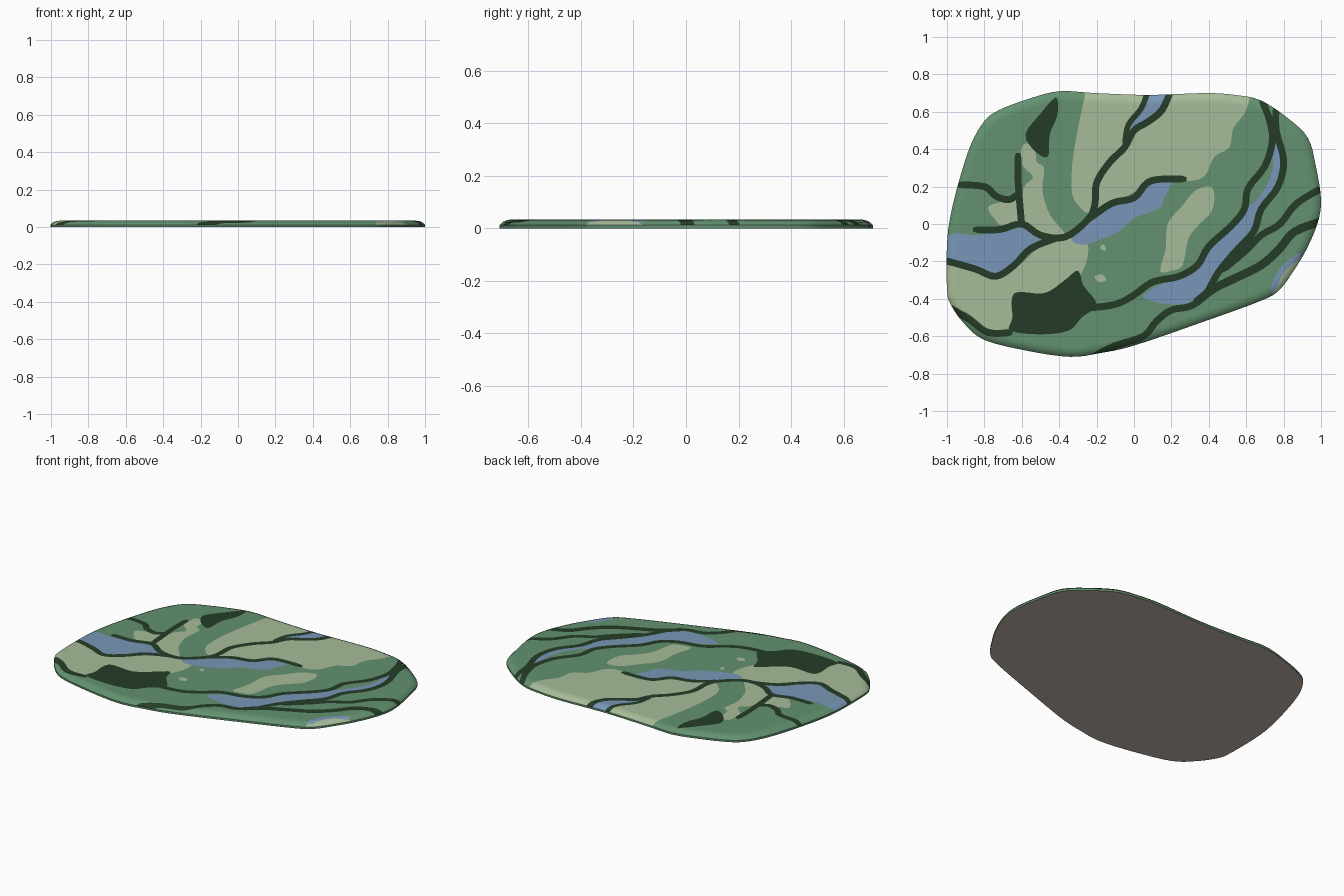
import bpy
import bmesh
from mathutils import Vector, geometry

if "Cube" in bpy.data.objects:
    bpy.data.objects.remove(bpy.data.objects["Cube"], do_unlink=True)

# Flat colours
COLOURS = {
    "grass_green": (0.125, 0.285, 0.16),
    "pale_meadow": (0.385, 0.5, 0.315),
    "water_blue": (0.19, 0.305, 0.475),
    "dark_bank": (0.018, 0.046, 0.02),
    "brown_base": (0.57, 0.48, 0.41),
}
NAMES = list(COLOURS)


def make_material(name):
    material = bpy.data.materials.new(name)
    material.use_nodes = True
    rgba = (*COLOURS[name], 1)
    material.diffuse_color = rgba
    shader = material.node_tree.nodes["Principled BSDF"]
    shader.inputs["Base Color"].default_value = rgba
    shader.inputs["Roughness"].default_value = 0.8
    return material


def smooth(points, closed, steps=4):
    """Catmull-Rom curve through points given in hundredths of a unit."""
    p = [Vector(q) / 100 for q in points]
    n = len(p)
    pick = (lambda i: p[i % n]) if closed else (lambda i: p[max(0, min(n - 1, i))])
    curve = []
    for i in range(n if closed else n - 1):
        a, b, c, d = (pick(i + k) for k in (-1, 0, 1, 2))
        for s in range(steps):
            t = s / steps
            curve.append(b + (c - a) * t / 2 + (a * 2 - b * 5 + c * 4 - d) * t * t / 2
                         + (b * 3 - a - c * 3 + d) * t ** 3 / 2)
    return curve if closed else curve + [p[-1]]


def normals(curve, closed):
    n = len(curve)
    result = []
    for i in range(n):
        before = curve[i - 1] if closed or i else curve[0]
        after = curve[(i + 1) % n] if closed or i < n - 1 else curve[-1]
        way = (after - before).normalized()
        result.append(Vector((-way.y, way.x)))
    return result


def inside(point, loop):
    hit = False
    for a, b in zip(loop, loop[1:] + loop[:1]):
        if (a.y > point.y) != (b.y > point.y):
            if point.x < a.x + (b.x - a.x) * (point.y - a.y) / (b.y - a.y):
                hit = not hit
    return hit


painted = []


def add_region(colour, loop):
    xs, ys = [p.x for p in loop], [p.y for p in loop]
    painted.append((NAMES.index(colour), loop, min(xs), max(xs), min(ys), max(ys)))


def patch(colour, *points):
    add_region(colour, smooth(points, True))


def stream(colour, *points, width=0.037):
    curve = smooth(points, False)
    last = len(curve) - 1
    sides = [nrm * width / 2 * (0.6 if i in (0, last) else 1)
             for i, nrm in enumerate(normals(curve, False))]
    left = [p + s for p, s in zip(curve, sides)]
    right = [p - s for p, s in zip(curve, sides)]
    add_region(colour, left + right[::-1])


def colour_at(point):
    for index, loop, x0, x1, y0, y1 in reversed(painted):
        if x0 < point.x < x1 and y0 < point.y < y1 and inside(point, loop):
            return index
    return 0


# Slab outline, clockwise from the right-hand end
outline = smooth([
    (-100, -11), (-98, 5), (-93, 25), (-87, 43), (-80, 55), (-72, 61), (-56, 67),
    (-40, 71), (-21, 70), (8, 69), (38, 70), (54, 69), (68, 66), (83, 56), (93, 46),
    (97, 32), (100, 13), (98, 0), (92, -14), (86, -24), (78, -35), (68, -41),
    (35, -53), (0, -65), (-18, -69), (-34, -71), (-56, -68), (-80, -62), (-91, -53),
    (-98, -43), (-100, -35)], True)

# Pale meadows
patch("pale_meadow", (-25, 80), (-26, 70), (-30, 51), (-33, 32), (-33, 16), (-28, 8),
      (-23, 6), (-13, 10), (0, 17), (14, 24), (30, 23), (38, 26), (43, 36), (51, 41),
      (53, 51), (59, 59), (62, 68), (63, 80), (20, 85))
patch("pale_meadow", (-60, 41), (-57, 43), (-53, 40), (-52, 33), (-48, 30), (-49, 18),
      (-45, 5), (-37, -6), (-50, -6), (-60, 0), (-59, 19), (-54, 25), (-60, 32))
patch("pale_meadow", (-78, 9), (-70, 12), (-63, 13), (-61, 2), (-69, -2), (-74, 2))
patch("pale_meadow", (-105, -20), (-72, -28), (-50, -12), (-37, -8), (-25, -10),
      (-28, -26), (-45, -40), (-64, -40), (-65, -52), (-70, -57), (-80, -55),
      (-90, -47), (-105, -44))
patch("pale_meadow", (33, 18), (41, 20), (43, 14), (41, 6), (35, 0), (29, -8),
      (26, -22), (20, -25), (14, -25), (17, -13), (18, 0), (26, 10))
patch("pale_meadow", (74, -38), (80, -25), (90, -17), (99, -13), (87, -38))
patch("pale_meadow", (-21, -28), (-17, -27), (-15, -30), (-19, -31))
patch("pale_meadow", (-18, -12), (-16, -11), (-15, -14), (-17, -14))

# Water
patch("water_blue", (-105, -10), (-96, -5), (-85, -6), (-72, -3), (-60, -1), (-50, -8),
      (-56, -15), (-67, -24), (-75, -27), (-85, -23), (-105, -17))
patch("water_blue", (-33, -8), (-22, 2), (-13, 10), (0, 13), (8, 21), (20, 23),
      (16, 14), (13, 8), (0, 3), (-8, -4), (-20, -9), (-27, -11))
patch("water_blue", (58, 8), (65, 10), (66, 0), (60, -10), (50, -20), (45, -28),
      (37, -40), (20, -43), (5, -39), (15, -32), (25, -29), (35, -20), (45, -8), (54, 0))
patch("water_blue", (-2, 53), (3, 61), (8, 73), (19, 74), (15, 62), (8, 55), (1, 51))
stream("water_blue", (75, 48), (77, 34), (74, 21), (65, 8), width=0.05)
stream("water_blue", (74, -36), (79, -25), (89, -16), width=0.03)

# Dark thickets
patch("dark_bank", (-65, -50), (-64, -37), (-48, -37), (-37, -30), (-30, -25),
      (-27, -33), (-20, -43), (-28, -50), (-35, -57), (-50, -59), (-66, -57))
patch("dark_bank", (-41, 67), (-41, 58), (-45, 48), (-46, 36), (-53, 39), (-58, 48),
      (-50, 59), (-44, 66))

# Dark river banks
stream("dark_bank", (-95, 21), (-80, 20), (-74, 15), (-67, 13), (-62, 16))
stream("dark_bank", (-62, 38), (-62, 24), (-61, 10), (-60, -1))
stream("dark_bank", (-86, -3), (-72, -3), (-60, 0), (-50, -6), (-37, -7), (-25, 2),
       (-21, 10), (-20, 22), (-13, 33), (-5, 41), (0, 50), (8, 55), (15, 61), (20, 72))
stream("dark_bank", (-5, 42), (-3, 53), (4, 62), (8, 73), width=0.03)
stream("dark_bank", (-103, -19), (-85, -24), (-74, -28), (-64, -22), (-55, -13), (-40, -7))
stream("dark_bank", (-25, 2), (-12, 11), (0, 14), (7, 22), (15, 24), (28, 24))
stream("dark_bank", (-25, -45), (-10, -43), (0, -38), (10, -31), (24, -28), (34, -22),
       (40, -12), (52, -1), (59, 8), (61, 19), (70, 31), (74, 45), (72, 57), (68, 67))
stream("dark_bank", (76, 63), (76, 50), (80, 34), (77, 20), (68, 8), (64, -4), (54, -15),
       (45, -26), (38, -38), (30, -44), (20, -46), (12, -52), (5, -60), (-10, -65),
       (-22, -71))
stream("dark_bank", (102, 20), (87, 11), (78, 0), (68, -6), (60, -14), (47, -25))
stream("dark_bank", (102, 2), (86, -4), (78, -13), (68, -22), (54, -29), (42, -35),
       (32, -43), width=0.045)
stream("dark_bank", (-100, -44), (-88, -51), (-78, -58), (-65, -58))

# Rounded rim: height against distance from the outline
RIM = [(0, 0.012), (0.012, 0.024), (0.028, 0.031), (0.045, 0.034), (0.055, 0.034)]


def rim_height(point):
    distance = 1.0
    for a, b in zip(outline, outline[1:] + outline[:1]):
        t = geometry.intersect_point_line(point, a, b)[1]
        distance = min(distance, (point - a.lerp(b, max(0, min(1, t)))).length)
    for (d0, z0), (d1, z1) in zip(RIM, RIM[1:]):
        if distance < d1:
            return z0 + (z1 - z0) * (distance - d0) / (d1 - d0)
    return RIM[-1][1]


# Cut the top face along every region edge and rim ring
loops = [[p - nrm * d for p, nrm in zip(outline, normals(outline, True))] for d, z in RIM]
loops += [region[1] for region in painted]
points, edges = [], []
for loop in loops:
    first, count = len(points), len(loop)
    points += loop
    edges += [(first + i, first + (i + 1) % count) for i in range(count)]
cut = geometry.delaunay_2d_cdt(points, edges, [], 0, 0.00001)
flat, triangles = cut[0], cut[2]

bm = bmesh.new()
verts = [bm.verts.new((p.x, p.y, rim_height(p))) for p in flat]
for tri in triangles:
    centre = sum((flat[i] for i in tri), Vector((0, 0))) / len(tri)
    if inside(centre, outline):
        bm.faces.new([verts[i] for i in tri]).material_index = colour_at(centre)
bmesh.ops.delete(bm, geom=[v for v in bm.verts if not v.link_faces], context="VERTS")

# Side wall carries the colour of the rim above it; brown base closes the slab
lower, floor_edges = {}, []
for edge in [e for e in bm.edges if e.is_boundary]:
    for v in edge.verts:
        if v not in lower:
            lower[v] = bm.verts.new((v.co.x, v.co.y, 0))
    a, b = edge.verts
    wall = bm.faces.new((b, a, lower[a], lower[b]))
    wall.material_index = edge.link_faces[0].material_index
    floor_edges.append(bm.edges.get((lower[a], lower[b])))
bmesh.ops.edgeloop_fill(bm, edges=floor_edges, mat_nr=NAMES.index("brown_base"))
bmesh.ops.recalc_face_normals(bm, faces=bm.faces[:])

mesh = bpy.data.meshes.new("terrain_slab")
bm.to_mesh(mesh)
bm.free()
for name in NAMES:
    mesh.materials.append(make_material(name))
slab = bpy.data.objects.new("terrain_slab", mesh)
bpy.context.collection.objects.link(slab)
bpy.context.view_layer.objects.active = slab
slab.select_set(True)
bpy.ops.object.shade_smooth_by_angle(angle=0.7)
